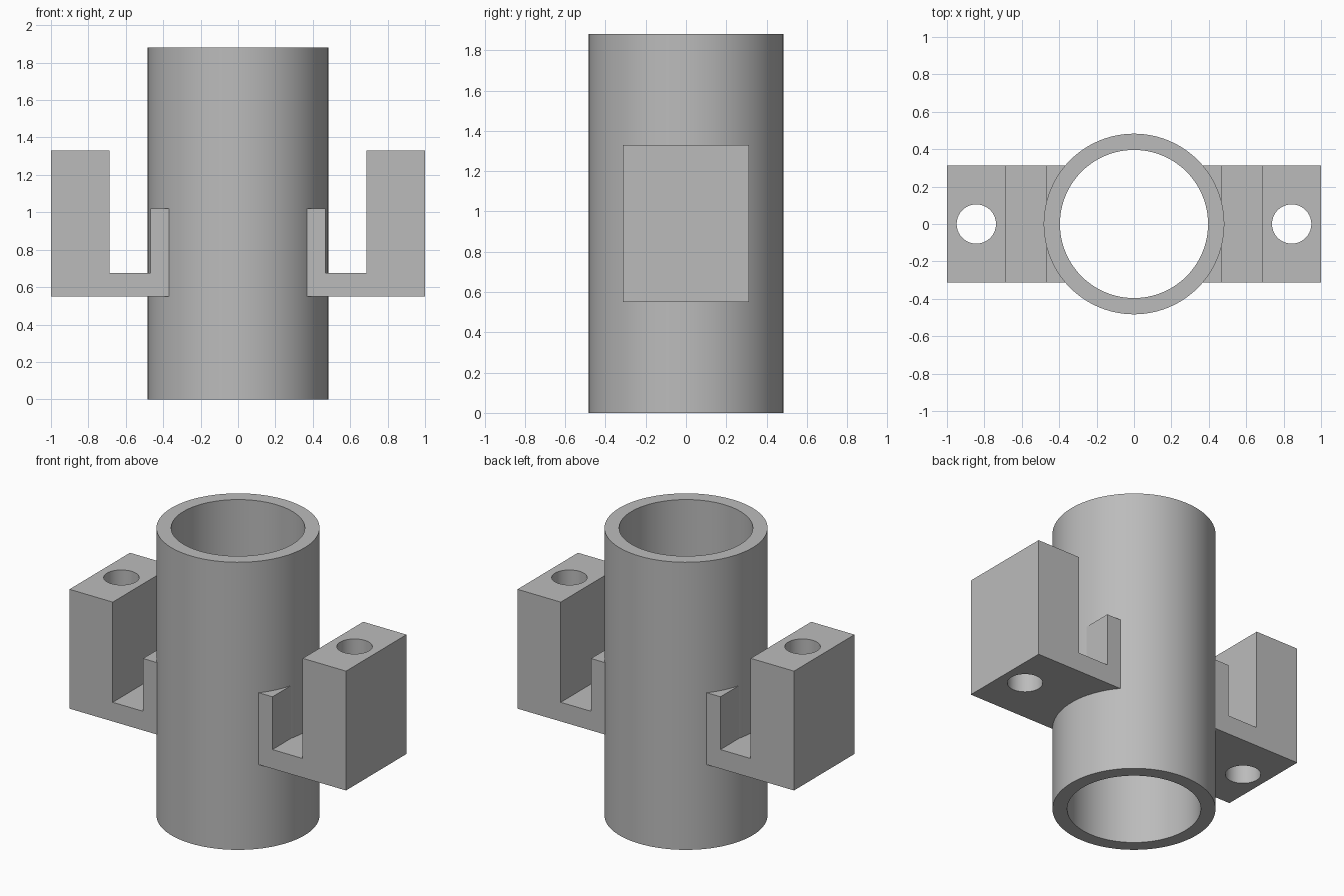
import bpy, bmesh, math

if "Cube" in bpy.data.objects:
    bpy.data.objects.remove(bpy.data.objects["Cube"], do_unlink=True)

HEIGHT, OUTER, INNER = 1.88, 0.483, 0.396
HALF_DEPTH = 0.3125

grey = bpy.data.materials.new("plain grey")
grey.use_nodes = True
colour = (0.5, 0.5, 0.5, 1)
grey.diffuse_color = colour
grey.node_tree.nodes["Principled BSDF"].inputs["Base Color"].default_value = colour


def cylinder(name, radius, x, z0, z1):
    bpy.ops.mesh.primitive_cylinder_add(
        vertices=96, radius=radius, depth=z1 - z0, location=(x, 0, (z0 + z1) / 2))
    obj = bpy.context.object
    obj.name = name
    obj.data.materials.append(grey)
    return obj


def cut(obj, cutter):
    """Subtract the cutter from the object, then discard it."""
    mod = obj.modifiers.new("cut", 'BOOLEAN')
    mod.operation, mod.solver, mod.object = 'DIFFERENCE', 'EXACT', cutter
    bpy.context.view_layer.objects.active = obj
    bpy.ops.object.modifier_apply(modifier=mod.name)
    bpy.data.objects.remove(cutter, do_unlink=True)


def smooth(obj):
    bpy.ops.object.select_all(action='DESELECT')
    obj.select_set(True)
    bpy.context.view_layer.objects.active = obj
    bpy.ops.object.shade_smooth_by_angle(angle=math.radians(30))


def bracket(name, side):
    # Stepped U profile extruded through the depth
    profile = [(0.3, 0.55), (1, 0.55), (1, 1.33), (0.687, 1.33),
               (0.687, 0.675), (0.468, 0.675), (0.468, 1.02), (0.3, 1.02)]
    bm = bmesh.new()
    face = bm.faces.new([bm.verts.new((side * x, -HALF_DEPTH, z)) for x, z in profile])
    extruded = bmesh.ops.extrude_face_region(bm, geom=[face])["geom"]
    bmesh.ops.translate(bm, vec=(0, 2 * HALF_DEPTH, 0),
                        verts=[v for v in extruded if isinstance(v, bmesh.types.BMVert)])
    bmesh.ops.recalc_face_normals(bm, faces=bm.faces)
    mesh = bpy.data.meshes.new(name)
    bm.to_mesh(mesh)
    bm.free()
    mesh.materials.append(grey)
    obj = bpy.data.objects.new(name, mesh)
    bpy.context.collection.objects.link(obj)
    # Curved seat buried in the tube wall, and the vertical bolt hole
    cut(obj, cylinder("seat_cutter", (INNER + OUTER) / 2, 0, 0, HEIGHT))
    cut(obj, cylinder("hole_cutter", 0.105, side * 0.843, 0, HEIGHT))
    smooth(obj)


# Open tube
tube = cylinder("tube", OUTER, 0, 0, HEIGHT)
cut(tube, cylinder("bore_cutter", INNER, 0, -0.1, HEIGHT + 0.1))
smooth(tube)

# Slotted brackets on both sides
bracket("left_bracket", 1)
bracket("right_bracket", -1)
